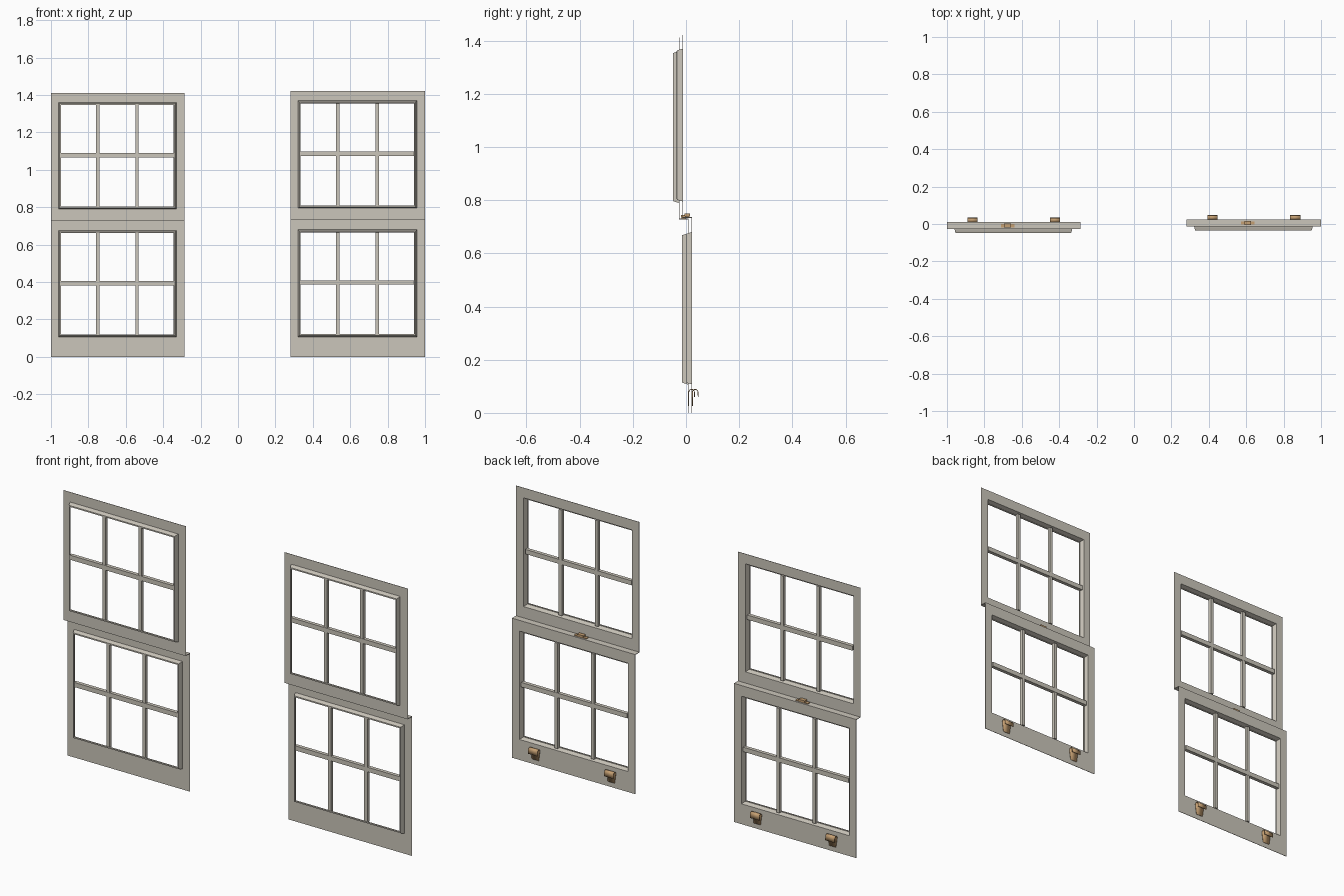
import bpy, bmesh, math

if "Cube" in bpy.data.objects:
    bpy.data.objects.remove(bpy.data.objects["Cube"])

def material(name, col):
    m = bpy.data.materials.new(name)
    m.diffuse_color = (*col, 1)
    m.use_nodes = True
    m.node_tree.nodes["Principled BSDF"].inputs["Base Color"].default_value = m.diffuse_color
    return m

PAINT = material("warm_grey_paint", (0.60, 0.565, 0.495))
BRASS = material("aged_brass", (0.56, 0.35, 0.17))

def finish(name, bm, mat):
    me = bpy.data.meshes.new(name)
    bm.normal_update()
    bm.to_mesh(me)
    bm.free()
    me.materials.append(mat)
    ob = bpy.data.objects.new(name, me)
    bpy.context.collection.objects.link(ob)
    return ob

def box(bm, x0, x1, y0, y1, z0, z1):
    v = bmesh.ops.create_cube(bm, size=1)['verts']
    bmesh.ops.scale(bm, vec=(x1 - x0, y1 - y0, z1 - z0), verts=v)
    bmesh.ops.translate(bm, vec=((x0 + x1) / 2, (y0 + y1) / 2, (z0 + z1) / 2), verts=v)

def sash(name, x0, x1, z0, z1, hole, y):
    """Flat frame sheet with a rim pressed forward around the opening."""
    hx0, hx1, hz0, hz1 = hole
    loops = [(x0, x1, z0, z1, y)]
    for inset, dy in ((0, 0), (0.003, -0.010), (0.007, -0.022), (0.013, -0.022), (0.013, -0.017)):
        loops.append((hx0 + inset, hx1 - inset, hz0 + inset, hz1 - inset, y + dy))
    bm = bmesh.new()
    rings = []
    for a, b, c, d, yy in loops:
        rings.append([bm.verts.new(p) for p in ((a, yy, c), (b, yy, c), (b, yy, d), (a, yy, d))])
    for r, s in zip(rings, rings[1:]):
        for i in range(4):
            j = (i + 1) % 4
            bm.faces.new((r[i], r[j], s[j], s[i]))
    ob = finish(name, bm, PAINT)
    mod = ob.modifiers.new("sheet", 'SOLIDIFY')
    mod.thickness = 0.002
    mod.offset = 0
    # glazing bars: two upright, one level
    bm = bmesh.new()
    for t in (1 / 3, 2 / 3):
        cx = hx0 + (hx1 - hx0) * t
        box(bm, cx - 0.009, cx + 0.009, y - 0.020, y - 0.003, hz0 + 0.008, hz1 - 0.008)
    cz = (hz0 + hz1) / 2 + 0.004
    box(bm, hx0 + 0.008, hx1 - 0.008, y - 0.021, y - 0.002, cz - 0.012, cz + 0.012)
    finish(name + "_glazing_bars", bm, PAINT)

def sash_lift(name, cx, y, z, w=0.054):
    """Strip bent over into a hook, with a back plate."""
    prof = [(0, 0.0), (0, 0.052)]
    r = 0.0105
    prof += [(0.0105 - r * math.cos(a), 0.052 + r * math.sin(a))
             for a in [math.pi * i / 8 for i in range(1, 9)]]
    prof += [(0.022, 0.034)]
    bm = bmesh.new()
    rows = []
    for i, (py, pz) in enumerate(prof):
        h = w / 2 * (0.72 if i == 0 else 1)
        rows.append((bm.verts.new((cx - h, y + py, z + pz)), bm.verts.new((cx + h, y + py, z + pz))))
    for a, b in zip(rows, rows[1:]):
        bm.faces.new((a[0], a[1], b[1], b[0]))
    ob = finish(name, bm, BRASS)
    mod = ob.modifiers.new("sheet", 'SOLIDIFY')
    mod.thickness = 0.003
    mod.offset = 0
    bpy.context.view_layer.objects.active = ob
    ob.select_set(True)
    bpy.ops.object.shade_smooth_by_angle()
    ob.select_set(False)

def window(side, x0, s, dy):
    x1 = x0 + 0.714 * s
    h0, h1 = x0 + 0.040 * s, x1 - 0.044 * s
    up, low = -0.0255 + dy, 0.0085 + dy
    zm = 0.730 * s
    sash(side + "_upper_sash", x0, x1, zm, 1.412 * s, (h0, h1, 0.790 * s, 1.360 * s), up)
    sash(side + "_lower_sash", x0, x1, 0.0, zm, (h0, h1, 0.107 * s, 0.675 * s), low)
    # ledge joining the two sashes
    bm = bmesh.new()
    box(bm, x0, x1, up - 0.001, low + 0.001, zm - 0.002, zm + 0.001)
    finish(side + "_meeting_ledge", bm, PAINT)
    # lock on the ledge
    cx = (x0 + x1) / 2 - 0.033
    yc = (up + low) / 2
    bm = bmesh.new()
    box(bm, cx - 0.036, cx + 0.036, yc - 0.009, yc + 0.009, zm, zm + 0.005)
    box(bm, cx - 0.018, cx + 0.018, yc - 0.010, yc + 0.010, zm + 0.005, zm + 0.014)
    finish(side + "_sash_lock", bm, BRASS)
    # two lifts on the bottom rail
    for tag, k in (("left", -0.22), ("right", 0.22)):
        sash_lift(side + "_sash_lift_" + tag, (x0 + x1) / 2 + k * s, low + 0.002, 0.026)

window("left", -1.0, 1.0, 0.0)
window("right", 0.281, 1.007, 0.0135)
